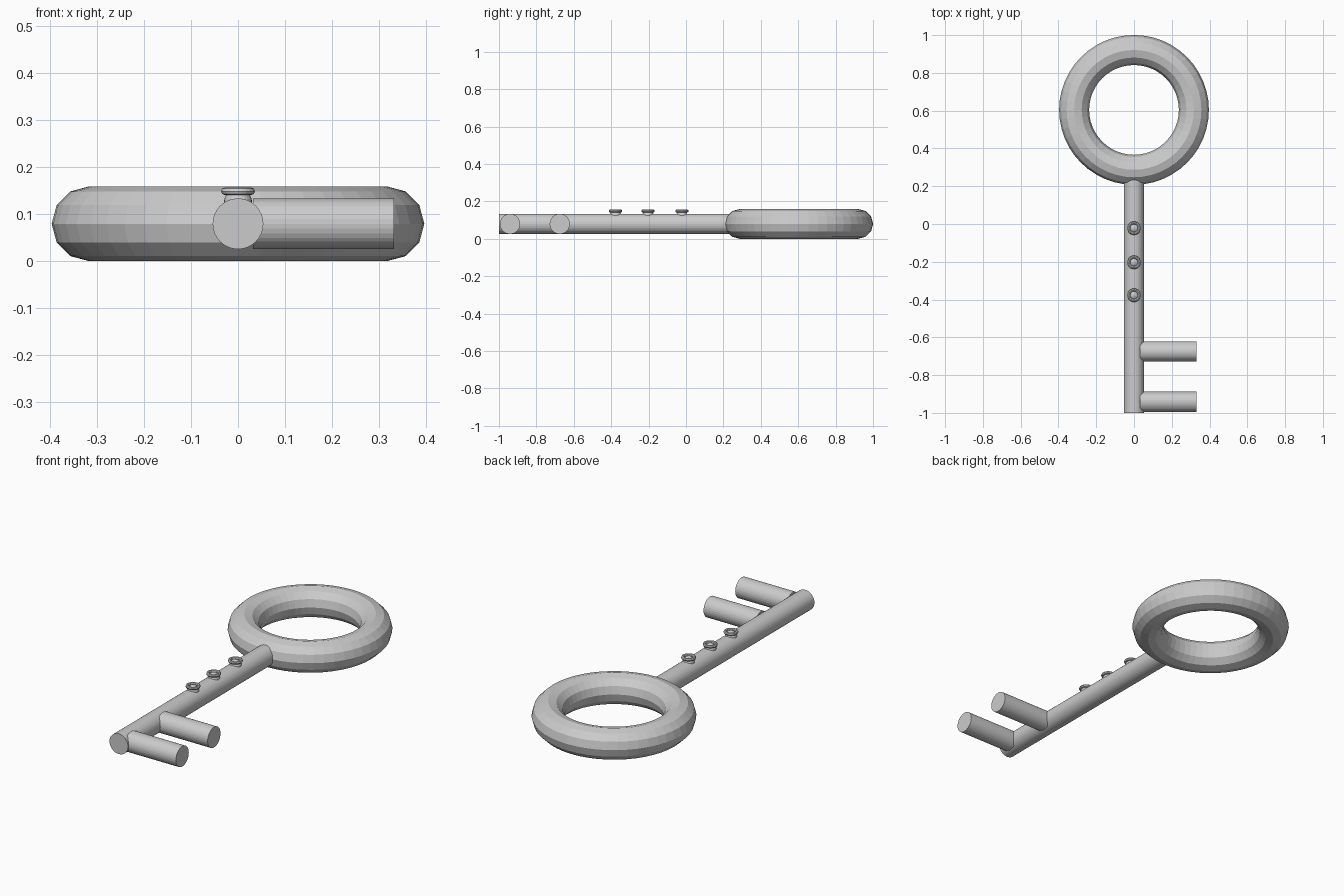
import bpy
from math import pi

if "Cube" in bpy.data.objects:
    bpy.data.objects.remove(bpy.data.objects["Cube"])

ZC = 0.08   # height of the key's centre plane
R = 0.054   # rod radius


def rod(name, loc, length, rot):
    bpy.ops.mesh.primitive_cylinder_add(vertices=32, radius=R, depth=length,
                                        location=loc, rotation=rot)
    bpy.context.object.name = name


def ring(name, loc, major, minor, segs, minor_segs):
    bpy.ops.mesh.primitive_torus_add(location=loc, major_radius=major, minor_radius=minor,
                                     major_segments=segs, minor_segments=minor_segs)
    bpy.context.object.name = name


# Bow (finger ring)
ring("bow_ring", (0, 0.604, ZC), 0.317, 0.0795, 48, 12)

# Shaft, ending just inside the ring
y0, y1 = -1.0, 0.235
rod("shaft", (0, (y0 + y1) / 2, ZC), y1 - y0, (pi / 2, 0, 0))

# Two teeth
x0, x1 = 0.032, 0.332
for i, y in enumerate((-0.675, -0.941)):
    rod(f"tooth_{i + 1}", ((x0 + x1) / 2, y, ZC), x1 - x0, (0, pi / 2, 0))

# Decorative studs: small collar around a rounded button
for i, y in enumerate((-0.022, -0.203, -0.377)):
    ring(f"stud_collar_{i + 1}", (0, y, 0.149), 0.028, 0.008, 24, 8)
    bpy.ops.mesh.primitive_uv_sphere_add(segments=24, ring_count=12, radius=0.03,
                                         location=(0, y, 0.125))
    bpy.context.object.name = f"stud_button_{i + 1}"
